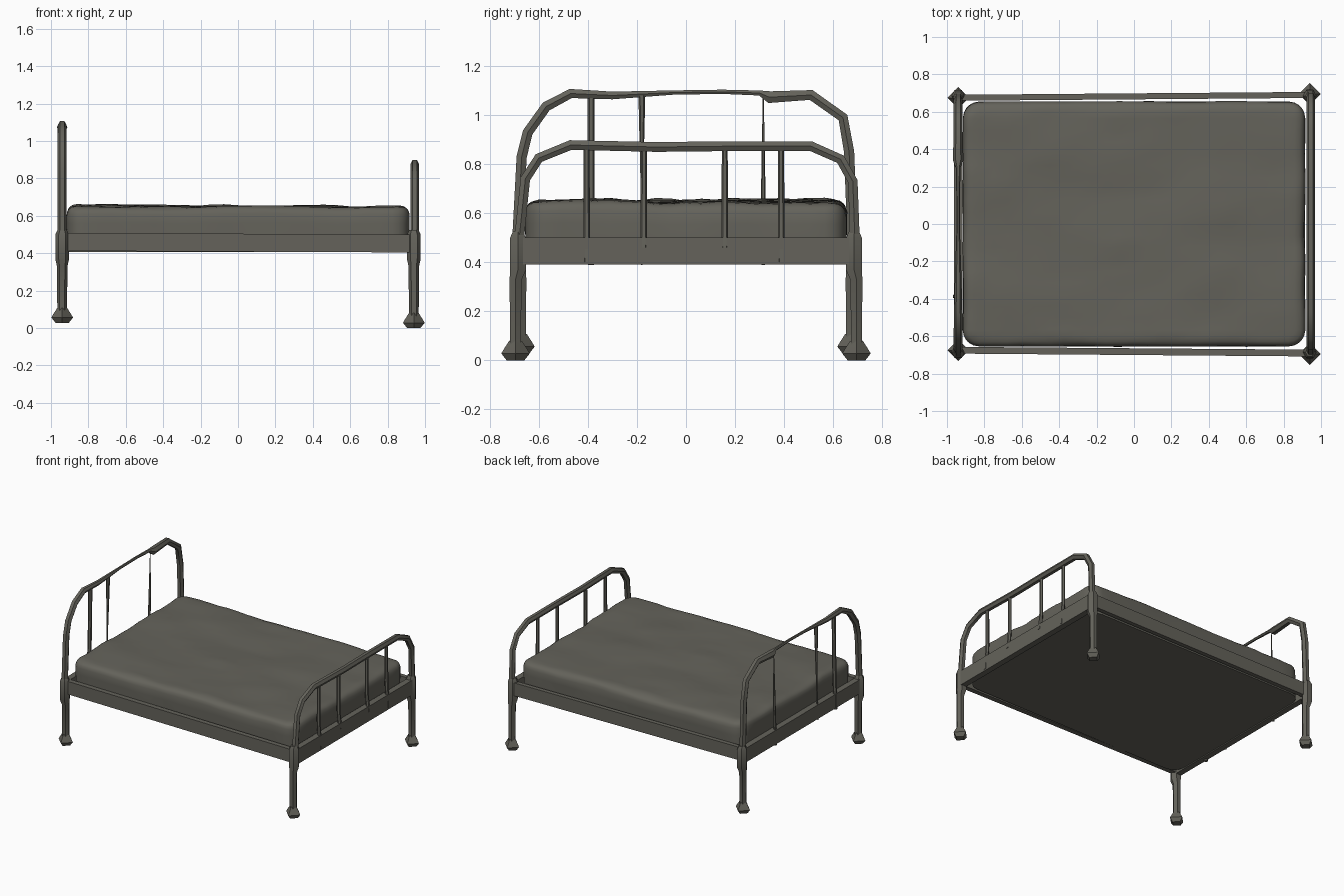
import bpy, bmesh, math
from mathutils import Vector, noise

if "Cube" in bpy.data.objects:
    bpy.data.objects.remove(bpy.data.objects["Cube"])

mat = bpy.data.materials.new("worn olive grey")
mat.diffuse_color = (0.128, 0.124, 0.104, 1)
mat.use_nodes = True
mat.node_tree.nodes["Principled BSDF"].inputs["Base Color"].default_value = mat.diffuse_color


def finish(ob, angle=40):
    ob.data.materials.clear()
    ob.data.materials.append(mat)
    bpy.ops.object.select_all(action='DESELECT')
    ob.select_set(True)
    bpy.context.view_layer.objects.active = ob
    bpy.ops.object.shade_smooth_by_angle(angle=math.radians(angle))


def from_bmesh(name, bm, angle=40):
    bmesh.ops.recalc_face_normals(bm, faces=bm.faces[:])
    me = bpy.data.meshes.new(name)
    bm.to_mesh(me)
    bm.free()
    ob = bpy.data.objects.new(name, me)
    bpy.context.collection.objects.link(ob)
    finish(ob, angle)


def tube(name, pts, res=1):
    """Low-poly tube through (x, y, z, radius) points."""
    cu = bpy.data.curves.new(name, 'CURVE')
    cu.dimensions = '3D'
    cu.bevel_depth = 1.0
    cu.bevel_resolution = res
    cu.use_fill_caps = True
    sp = cu.splines.new('POLY')
    sp.points.add(len(pts) - 1)
    for p, (x, y, z, r) in zip(sp.points, pts):
        p.co = (x, y, z, 1)
        p.radius = r
    ob = bpy.data.objects.new(name, cu)
    bpy.context.collection.objects.link(ob)
    bpy.ops.object.select_all(action='DESELECT')
    ob.select_set(True)
    bpy.context.view_layer.objects.active = ob
    bpy.ops.object.convert(target='MESH')
    finish(bpy.context.view_layer.objects.active, 50)


def rail(name, a, b, half_t, half_h):
    """Bevelled bar between two centre points lying along x or y."""
    a, b = Vector(a), Vector(b)
    d = (b - a).normalized()
    side = d.cross(Vector((0, 0, 1))).normalized()
    bm = bmesh.new()
    bmesh.ops.create_cube(bm, size=2)
    long_edges = [e for e in bm.edges
                  if abs(e.verts[0].co.x - e.verts[1].co.x) > 1]
    for v in bm.verts:
        mid = a if v.co.x < 0 else b
        v.co = mid + side * v.co.y * half_t + Vector((0, 0, v.co.z * half_h))
    bmesh.ops.bevel(bm, geom=long_edges, offset=half_t * 0.8, segments=2,
                    affect='EDGES', profile=0.5)
    from_bmesh(name, bm)


def foot(name, x, y, z):
    """Diamond-shaped caster foot."""
    bm = bmesh.new()
    rings = []
    for r, h in ((0.036, 0), (0.058, 0.028), (0.05, 0.042), (0.026, 0.08)):
        rings.append([bm.verts.new((x + r * math.cos(k * math.pi / 2),
                                    y + r * math.sin(k * math.pi / 2), z + h))
                      for k in range(4)])
    for lo, hi in zip(rings, rings[1:]):
        for k in range(4):
            bm.faces.new((lo[k], lo[(k + 1) % 4], hi[(k + 1) % 4], hi[k]))
    bm.faces.new(rings[0][::-1])
    bm.faces.new(rings[-1])
    from_bmesh(name, bm, 25)


# mattress: rounded block with creased, uneven top and sides
bm = bmesh.new()
HX, HY, Z0, Z1 = 0.915, 0.655, 0.405, 0.652
bmesh.ops.create_cube(bm, size=2)
for v in bm.verts:
    v.co = (v.co.x * HX, v.co.y * HY, Z1 if v.co.z > 0 else Z0)


def slices(lo, hi, n):
    edge = [lo + 0.025, lo + 0.055, lo + 0.09]
    inner = [lo + 0.09 + (hi - lo - 0.18) * k / n for k in range(1, n)]
    return edge + inner + [lo + hi - e for e in edge]


for axis, cuts in ((0, slices(-HX, HX, 22)), (1, slices(-HY, HY, 18)),
                   (2, [0.44, 0.5, 0.56, 0.61, 0.635])):
    n = Vector([float(i == axis) for i in range(3)])
    for c in cuts:
        bmesh.ops.bisect_plane(bm, geom=bm.verts[:] + bm.edges[:] + bm.faces[:],
                               plane_co=n * c, plane_no=n)
for v in bm.verts:
    x, y, z = v.co
    # round the corners in plan, then the upper edge
    R = 0.09
    q = Vector((max(-HX + R, min(HX - R, x)), max(-HY + R, min(HY - R, y))))
    d = Vector((x, y)) - q
    if d.x and d.y:
        d *= max(abs(d.x), abs(d.y)) / d.length
    r = 0.05
    up = max(0, z - (Z1 - r))
    out = max(0, d.length - (R - r))
    if up and out:
        s = max(up, out) / math.hypot(up, out)
        d *= (R - r + out * s) / d.length
        z = Z1 - r + up * s
    p = q + d
    # lumps and creases stretched along the length
    top = max(0, min(1, (z - 0.5) / 0.12))
    lump = noise.noise(Vector((p.x * 2.6, p.y * 4, 1.7)))
    crease = abs(noise.noise(Vector((p.x * 5, p.y * 11, 6.2))))
    z += top * (0.012 * lump + 0.012 * crease - 0.004 - 0.004 * p.x)
    w = 1 + top * 0.009 * noise.noise(Vector((p.x * 6, p.y * 6, z * 9)))
    v.co = (p.x * w, p.y * w, z)
from_bmesh("mattress", bm, 30)

# legs with joint collars, and feet
for end, x, ys, z0 in (("head", -0.94, 0.675, 0.028), ("foot", 0.94, 0.695, 0.0)):
    for sname, s in (("front", -1), ("back", 1)):
        y = s * ys
        yt = s * 0.685
        foot(f"{end}_{sname}_caster", x, y, z0)
        tube(f"{end}_{sname}_leg",
             [(x, y, z0 + 0.06, 0.026), (x, y, 0.33, 0.028), (x, yt, 0.37, 0.037),
              (x, yt, 0.50, 0.037), (x, yt, 0.525, 0.024)])

# head hoop with its worn, thinned top bar
tube("headboard_hoop", [(-0.94, y, z, r) for y, z, r in (
    (-0.69, 0.45, 0.024), (-0.67, 0.83, 0.024), (-0.645, 0.93, 0.024),
    (-0.57, 1.035, 0.024), (-0.47, 1.088, 0.022), (-0.30, 1.08, 0.018),
    (-0.05, 1.092, 0.010), (0.15, 1.095, 0.010), (0.30, 1.09, 0.012),
    (0.34, 1.073, 0.028), (0.51, 1.082, 0.024), (0.64, 0.99, 0.024),
    (0.665, 0.85, 0.024), (0.68, 0.45, 0.024))])

# foot hoop
tube("footboard_hoop", [(0.945, y, z, 0.023) for y, z in (
    (-0.685, 0.45), (-0.655, 0.74), (-0.60, 0.825), (-0.47, 0.878),
    (-0.12, 0.87), (0.15, 0.873), (0.51, 0.873), (0.63, 0.82),
    (0.68, 0.73), (0.69, 0.45))])

# upright spindles, the head ones tapering where broken
for i, (y, lo, hi) in enumerate(((-0.387, 0.014, 0.014), (-0.18, 0.005, 0.014),
                                 (0.315, 0.009, 0.002))):
    tube(f"headboard_spindle_{i + 1}",
         [(-0.955, y, 0.39, lo), (-0.945, y, 0.7, lo), (-0.94, y, 1.08, hi)])
for i, y in enumerate((-0.405, -0.172, 0.158, 0.388)):
    z0 = 0.40 if abs(y) > 0.3 else 0.46
    tube(f"footboard_spindle_{i + 1}",
         [(0.957, y, z0, 0.013), (0.945, y, 0.6, 0.013), (0.945, y, 0.87, 0.012)])

# frame rails
rail("front_rail", (-0.94, -0.675, 0.460), (0.94, -0.69, 0.452), 0.018, 0.048)
rail("back_rail", (-0.94, 0.675, 0.460), (0.94, 0.69, 0.452), 0.016, 0.048)
rail("head_rail", (-0.94, -0.68, 0.452), (-0.94, 0.68, 0.452), 0.022, 0.052)
rail("foot_rail", (0.943, -0.69, 0.445), (0.943, 0.69, 0.445), 0.022, 0.055)
